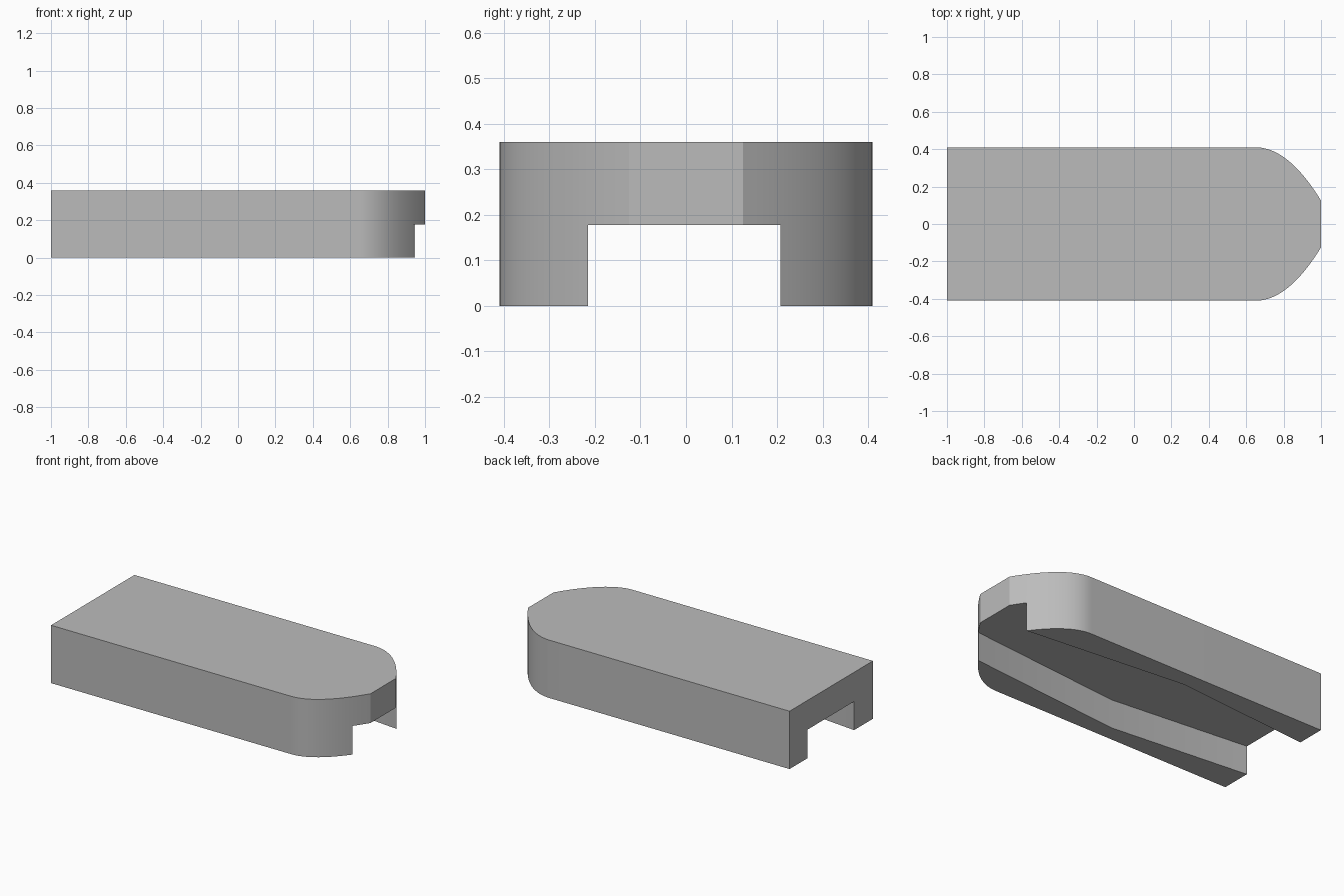
import bpy
import bmesh

default = bpy.data.objects.get("Cube")
if default:
    bpy.data.objects.remove(default)

HALF_WIDTH, HEIGHT, CHANNEL_TOP = 0.41, 0.36, 0.178
CURVE_START, TIP_HALF = 0.65, 0.125
STEPS = 20


def make_prism(name, outline, z0, z1):
    """Extrude a flat outline between two heights."""
    bm = bmesh.new()
    face = bm.faces.new([bm.verts.new((x, y, z0)) for x, y in outline])
    extruded = bmesh.ops.extrude_face_region(bm, geom=[face])["geom"]
    verts = [v for v in extruded if isinstance(v, bmesh.types.BMVert)]
    bmesh.ops.translate(bm, verts=verts, vec=(0, 0, z1 - z0))
    bmesh.ops.recalc_face_normals(bm, faces=bm.faces)
    mesh = bpy.data.meshes.new(name)
    bm.to_mesh(mesh)
    bm.free()
    obj = bpy.data.objects.new(name, mesh)
    bpy.context.collection.objects.link(obj)
    return obj


# Body outline: square at one end, parabolic shoulders to a blunt nose
side = [(-1, HALF_WIDTH)]
for i in range(STEPS + 1):
    t = i / STEPS
    side.append((CURVE_START + (1 - CURVE_START) * t,
                 HALF_WIDTH - (HALF_WIDTH - TIP_HALF) * t * t))
body = make_prism("channelled_body",
                  side + [(x, -y) for x, y in reversed(side)], 0, HEIGHT)

gray = bpy.data.materials.new("plain_gray")
gray.use_nodes = True
color = (0.5, 0.5, 0.5, 1)
gray.diffuse_color = color
gray.node_tree.nodes["Principled BSDF"].inputs["Base Color"].default_value = color
body.data.materials.append(gray)

# Underside channel, widest near the middle and open at both ends
channel = make_prism("channel_cutter",
                     [(-1.1, 0.225), (-0.1, 0.31), (1.1, 0.192),
                      (1.1, -0.2), (-0.1, -0.312), (-1.1, -0.215)],
                     -0.1, CHANNEL_TOP)
cut = body.modifiers.new("channel", "BOOLEAN")
cut.operation = "DIFFERENCE"
cut.solver = "EXACT"
cut.object = channel

bpy.ops.object.select_all(action="DESELECT")
body.select_set(True)
bpy.context.view_layer.objects.active = body
bpy.ops.object.modifier_apply(modifier=cut.name)
bpy.data.objects.remove(channel)

# Smooth shoulders with crisp corners
bpy.ops.object.shade_smooth_by_angle(angle=0.5)
